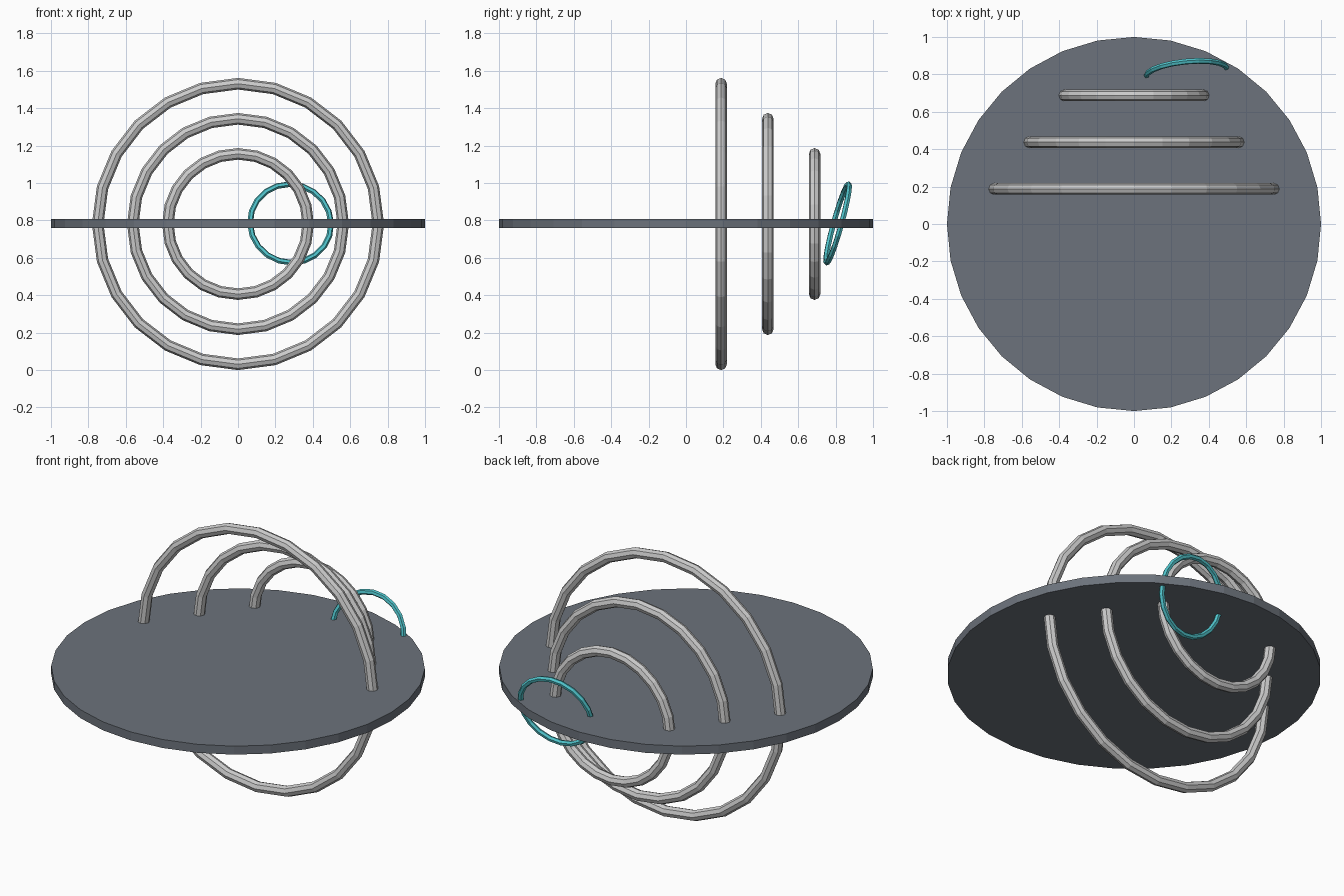
import bpy
from math import pi

if "Cube" in bpy.data.objects:
    bpy.data.objects.remove(bpy.data.objects["Cube"])

CENTRE_Z = 0.781


def material(name, rgb):
    m = bpy.data.materials.new(name)
    m.diffuse_color = (*rgb, 1)
    m.use_nodes = True
    m.node_tree.nodes["Principled BSDF"].inputs["Base Color"].default_value = m.diffuse_color
    return m


def ring(name, location, rotation, radius, tube, segments, sides, mat=None):
    bpy.ops.mesh.primitive_torus_add(
        major_segments=segments, minor_segments=sides,
        major_radius=radius, minor_radius=tube,
        location=location, rotation=rotation)
    ob = bpy.context.object
    ob.name = name
    if mat:
        ob.data.materials.append(mat)
    return ob


# flat round deck
bpy.ops.mesh.primitive_cylinder_add(vertices=32, radius=1, depth=0.05,
                                    location=(0, 0, CENTRE_Z + 0.003))
deck = bpy.context.object
deck.name = "deck"
deck.data.materials.append(material("slate", (0.15, 0.17, 0.2)))

# three upright hoops, shrinking towards the back
for name, y, radius in (("large_hoop", 0.1875, 0.75),
                        ("middle_hoop", 0.4375, 0.5625),
                        ("small_hoop", 0.6875, 0.375)):
    ring(name, (0, y, CENTRE_Z), (pi / 2, 0, 0), radius, 0.031, 24, 8)

# thin tilted accent ring near the rear edge
ring("accent_ring", (0.281, 0.8105, CENTRE_Z + 0.003), (pi / 2 - 0.27, 0, 0.1),
     0.2175, 0.0156, 20, 6, material("teal", (0.08, 0.55, 0.6)))
